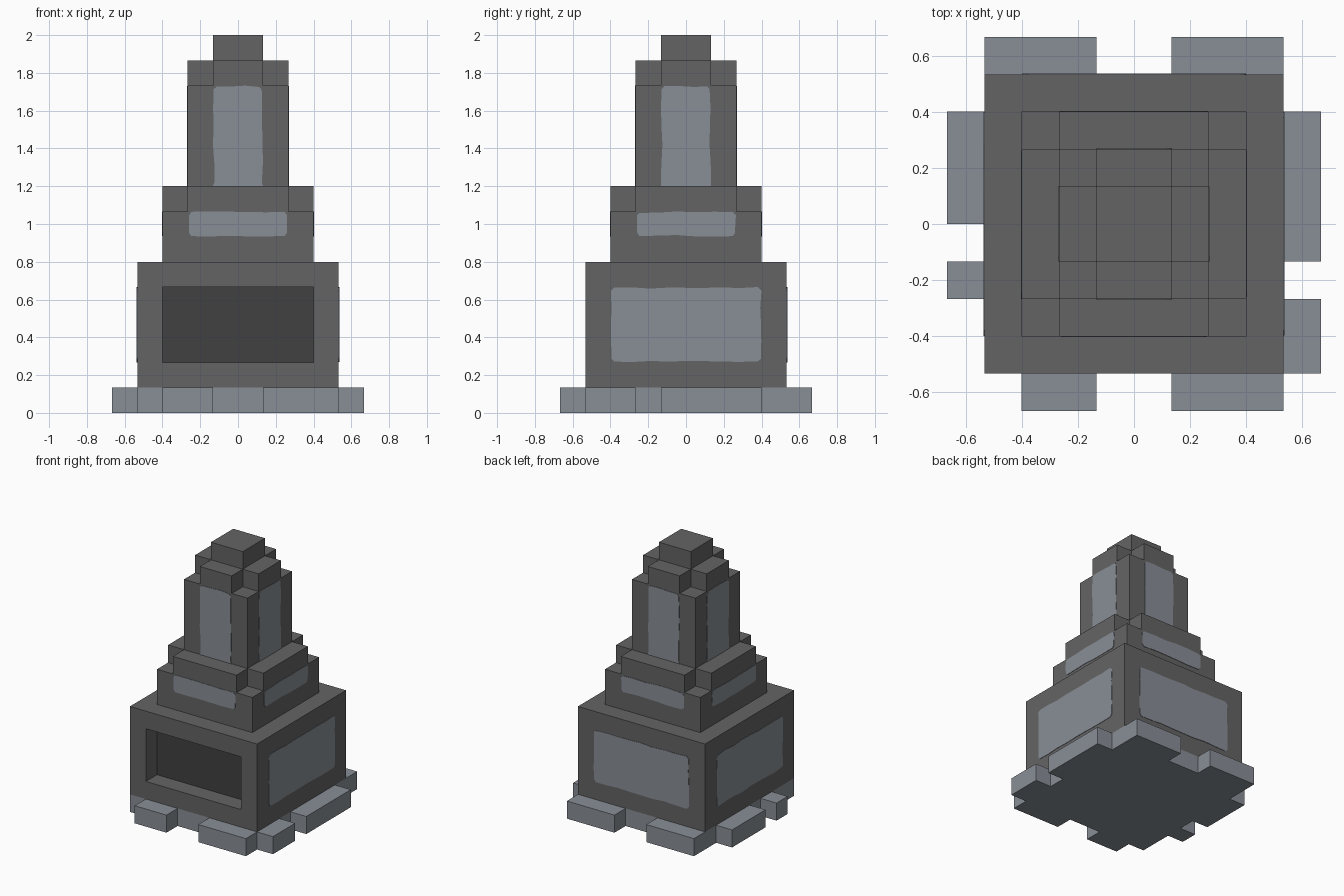
import bpy, bmesh, math, random
from mathutils import Matrix, Vector

if "Cube" in bpy.data.objects:
    bpy.data.objects.remove(bpy.data.objects["Cube"])

random.seed(4)
U = 2 / 15  # block size: the model is 15 blocks tall


def material(name, rgb):
    m = bpy.data.materials.new(name)
    m.diffuse_color = (*rgb, 1)
    m.use_nodes = True
    m.node_tree.nodes["Principled BSDF"].inputs["Base Color"].default_value = m.diffuse_color
    return m


DARK = material("dark grey stone", (0.127, 0.127, 0.127))
LIGHT = material("blue grey stone", (0.25, 0.275, 0.31))
SOOT = material("soot", (0.053, 0.053, 0.053))


def finish(bm, name, *mats):
    bmesh.ops.recalc_face_normals(bm, faces=bm.faces)
    me = bpy.data.meshes.new(name)
    bm.to_mesh(me)
    bm.free()
    for m in mats:
        me.materials.append(m)
    ob = bpy.data.objects.new(name, me)
    bpy.context.collection.objects.link(ob)
    return ob


def prism(name, outline, z0, z1, mat, matrix=None):
    bm = bmesh.new()
    face = bm.faces.new([bm.verts.new((x, y, z0)) for x, y in outline])
    ext = bmesh.ops.extrude_face_region(bm, geom=[face], use_keep_orig=True)
    top = [g for g in ext["geom"] if isinstance(g, bmesh.types.BMVert)]
    bmesh.ops.translate(bm, verts=top, vec=(0, 0, z1 - z0))
    if matrix:
        bm.transform(matrix)
    return finish(bm, name, mat)


def block(name, x0, x1, y0, y1, z0, z1, mat):
    pts = [(x0 * U, y0 * U), (x1 * U, y0 * U), (x1 * U, y1 * U), (x0 * U, y1 * U)]
    return prism(name, pts, z0 * U, z1 * U, mat)


def cross(name, r, z0, z1):
    # square tier with one block missing at each corner
    a, b = r * U, (r - 1) * U
    pts = []
    for sx, sy in ((1, 1), (-1, 1), (-1, -1), (1, -1)):
        corner = [(sx * a, sy * b), (sx * b, sy * b), (sx * b, sy * a)]
        pts += corner if sx * sy > 0 else corner[::-1]
    return prism(name, pts, z0 * U, z1 * U, DARK)


def patch(name, half, z0, z1, side, round_bottom=True):
    # thin stone facing with an uneven edge, on the wall at distance wall(side)
    w, h = half * U, (z1 - z0) * U / 2
    c = 0.02
    zc = (z0 + z1) * U / 2

    def jitter():
        return random.uniform(0, 0.009)

    def run(length):
        n = max(2, round(length / 0.1))
        return [-1 + 2 * i / n for i in range(n + 1)]

    cb = c if round_bottom else 0
    pts = [(t * (w - cb), -h + (jitter() if round_bottom else 0)) for t in run(2 * w)]
    pts += [(w - jitter(), t * (h - c)) for t in run(2 * h)]
    pts += [(-t * (w - c), h - jitter()) for t in run(2 * w)]
    pts += [(-w + jitter(), -t * (h - c)) for t in run(2 * h)]
    wall = {3: 4, 2: 3, 1: 2}[half] * U
    m = (Matrix.Rotation(side * math.pi / 2, 4, 'Z')
         @ Matrix.Translation((0, -wall, zc))
         @ Matrix.Rotation(math.pi / 2, 4, 'X'))
    return prism(name, pts, -0.002, 0.003, LIGHT, m)


# Stone footing and the loose stones around it
block("footing", -4, 4, -4, 4, 0, 1, LIGHT)
stones = [(-3, -1, -5, -4), (1, 4, -5, -4), (-4, -1, 4, 5), (1, 4, 4, 5),
          (-5, -4, 0, 3), (-5, -4, -2, -1), (4, 5, -1, 3), (4, 5, -4, -2)]
for i, s in enumerate(stones):
    block(f"footing_stone_{i + 1}", *s, 0, 1, LIGHT)

# Firebox with a recessed opening at the front
bm = bmesh.new()
bmesh.ops.create_cube(bm, size=1, matrix=Matrix.Translation((0, 0, 3.5 * U))
                      @ Matrix.Diagonal((8 * U, 8 * U, 5 * U, 1)))
front = min(bm.faces, key=lambda f: f.calc_center_median().y)
bmesh.ops.inset_individual(bm, faces=[front], thickness=U, use_even_offset=True)
inner = bmesh.ops.extrude_discrete_faces(bm, faces=[front])["faces"][0]
bmesh.ops.translate(bm, verts=inner.verts, vec=Vector((0, U, 0)))
inner.material_index = 1
finish(bm, "firebox", DARK, SOOT)

# Stepped shoulder
block("shoulder", -3, 3, -3, 3, 6, 8, DARK)
cross("shoulder_step", 3, 8, 9)

# Chimney stack and cap
block("chimney", -2, 2, -2, 2, 9, 13, DARK)
cross("chimney_step", 2, 13, 14)
block("chimney_cap", -1, 1, -1, 1, 14, 15, DARK)

# Lighter stone facings on each side (the firebox front stays open)
for k, label in enumerate(("front", "right", "back", "left")):
    if k:
        patch(f"firebox_facing_{label}", 3, 2, 5, k)
    patch(f"shoulder_facing_{label}", 2, 7, 8, k)
    patch(f"chimney_facing_{label}", 1, 9, 13, k, round_bottom=False)
